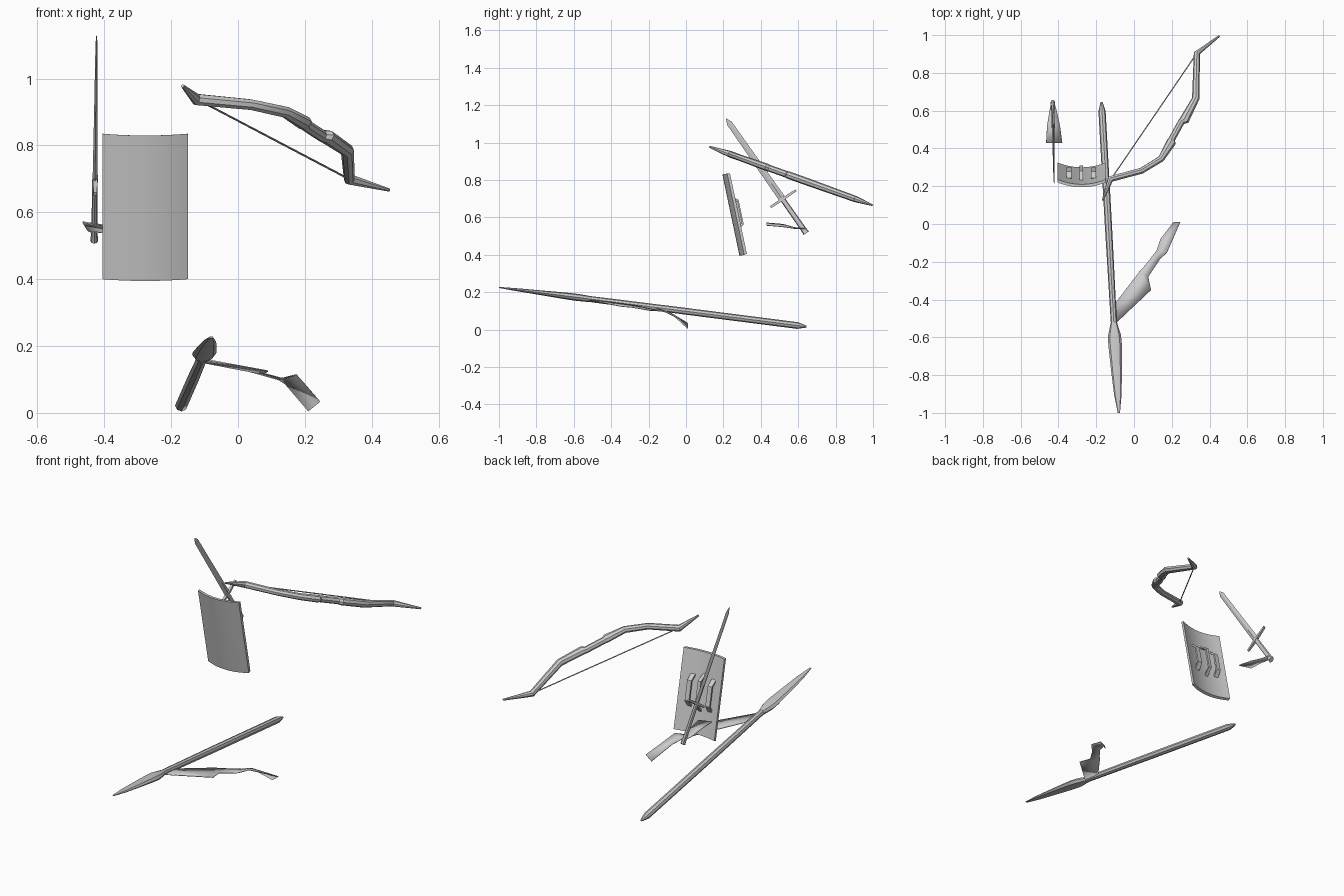
import bpy, bmesh, math
from mathutils import Vector

old = bpy.data.objects.get("Cube")
if old:
    bpy.data.objects.remove(old)

grey = bpy.data.materials.new("plain_grey")
grey.use_nodes = True
COLOUR = (0.6, 0.6, 0.6, 1)
grey.diffuse_color = COLOUR
grey.node_tree.nodes["Principled BSDF"].inputs["Base Color"].default_value = COLOUR


def finish(name, bm, angle=35, thickness=0, offset=0):
    bmesh.ops.recalc_face_normals(bm, faces=bm.faces)
    mesh = bpy.data.meshes.new(name)
    bm.to_mesh(mesh)
    bm.free()
    obj = bpy.data.objects.new(name, mesh)
    bpy.context.collection.objects.link(obj)
    mesh.materials.append(grey)
    if thickness:
        mod = obj.modifiers.new("thickness", 'SOLIDIFY')
        mod.thickness, mod.offset = thickness, offset
    bpy.ops.object.select_all(action='DESELECT')
    obj.select_set(True)
    bpy.context.view_layer.objects.active = obj
    bpy.ops.object.shade_smooth_by_angle(angle=math.radians(angle))
    return obj


def loft(name, points, sizes, up, sides=8, turn=0, angle=35):
    """Sweep an oval section along points; sizes are (half width, half height)."""
    bm = bmesh.new()
    pts = [Vector(p) for p in points]
    up = Vector(up)
    rings = []
    for i, p in enumerate(pts):
        t = (pts[min(i + 1, len(pts) - 1)] - pts[max(i - 1, 0)]).normalized()
        side = t.cross(up).normalized()
        top = side.cross(t)
        w, h = sizes[i]
        ring = []
        for k in range(sides):
            a = math.tau * (k + turn) / sides
            ring.append(bm.verts.new(p + side * w * math.cos(a) + top * h * math.sin(a)))
        rings.append(ring)
    for a, b in zip(rings, rings[1:]):
        for k in range(sides):
            j = (k + 1) % sides
            bm.faces.new((a[k], a[j], b[j], b[k]))
    bm.faces.new(rings[0])
    bm.faces.new(rings[-1])
    return finish(name, bm, angle)


def ribbon(name, left, right):
    """Thin cloth strip between two edges."""
    bm = bmesh.new()
    rows = [(bm.verts.new(a), bm.verts.new(b)) for a, b in zip(left, right)]
    for (a, b), (c, d) in zip(rows, rows[1:]):
        bm.faces.new((a, b, d, c))
    return finish(name, bm, 50, 0.004)


# Spear: shaft with pointed butt, and a flattened leaf blade
tip, butt = Vector((-0.08, -1, 0.226)), Vector((-0.172, 0.645, 0.016))
along = lambda f: tip.lerp(butt, f)
loft("spear_shaft", [along(f) for f in (0.27, 0.6, 0.97, 1)],
     [(0.016, 0.016), (0.019, 0.018), (0.019, 0.018), (0.006, 0.005)], (0, 0, 1))
loft("spear_blade", [along(f) for f in (0, 0.06, 0.14, 0.22, 0.25, 0.29)],
     [(0.006, 0.003), (0.02, 0.008), (0.029, 0.013), (0.036, 0.018), (0.034, 0.019), (0.017, 0.017)],
     (0, 0, 1))

# Banner hanging from the spear
ribbon("spear_banner",
       [(-0.1, -0.42, 0.15), (0.03, -0.25, 0.125), (0.05, -0.23, 0.12),
        (0.12, -0.14, 0.1), (0.14, -0.08, 0.088), (0.21, 0.01, 0.006)],
       [(-0.09, -0.52, 0.158), (0.09, -0.35, 0.125), (0.075, -0.28, 0.118),
        (0.135, -0.19, 0.102), (0.175, -0.15, 0.114), (0.245, 0.01, 0.034)])

# Shield: curved plate leaning back
X_MID, HALF = -0.2775, 0.1275
NORMAL = Vector((0, -0.978, -0.21))


def shield_point(x, z, out=0):
    bulge = 0.026 * (1 - ((x - X_MID) / HALF) ** 2)
    return Vector((x, 0.22 + (0.835 - z) * 0.21, z)) + NORMAL * (bulge + out)


SEGMENTS = 10
xs = [X_MID + HALF * (2 * i / SEGMENTS - 1) for i in range(SEGMENTS + 1)]
bm = bmesh.new()
cols = [[bm.verts.new(shield_point(x, z, o)) for z, o in
         ((0.835, 0), (0.4, 0), (0.403, -0.015), (0.832, -0.015))] for x in xs]
for a, b in zip(cols, cols[1:]):
    for k in range(4):
        j = (k + 1) % 4
        bm.faces.new((a[k], b[k], b[j], a[j]))
bm.faces.new(cols[0])
bm.faces.new(cols[-1])
finish("shield_plate", bm)

# Bracket grips on the back of the shield
for name, x, half, reach, extra in (("right_strap", -0.345, 0.013, 0.04, 0),
                                    ("centre_grip", -0.28, 0.009, 0.052, 0.012),
                                    ("left_strap", -0.215, 0.013, 0.04, 0)):
    path = [(0.705 + extra, 0.012), (0.675 + extra, reach), (0.57 - extra, reach), (0.54 - extra, 0.012)]
    loft(name, [shield_point(x, z, -o) for z, o in path],
         [(half * 1.41, 0.007)] * 4, (0, 1, 0.2), sides=4, turn=0.5)

# Sword: diamond blade, cross guard and grip
point, pommel = Vector((-0.423, 0.215, 1.128)), Vector((-0.43, 0.643, 0.516))
on_sword = lambda f: point.lerp(pommel, f)
loft("sword_blade", [on_sword(f) for f in (0, 0.04, 0.4, 0.7)],
     [(0.002, 0.001), (0.015, 0.003), (0.017, 0.005), (0.019, 0.007)], (1, 0, 0), sides=4, angle=20)
loft("sword_grip", [on_sword(f) for f in (0.69, 0.96, 1)],
     [(0.014, 0.008), (0.015, 0.009), (0.017, 0.012)], (1, 0, 0), sides=8)
loft("sword_guard", [(-0.427, 0.452, 0.655), (-0.427, 0.52, 0.7), (-0.427, 0.588, 0.745)],
     [(0.008, 0.007), (0.011, 0.011), (0.008, 0.007)], (1, 0, 0), sides=4, turn=0.5)

# Cloth fluttering from the pommel
ribbon("sword_cloth",
       [(-0.465, 0.43, 0.571), (-0.46, 0.52, 0.563), (-0.45, 0.58, 0.546), (-0.44, 0.64, 0.541)],
       [(-0.38, 0.43, 0.558), (-0.392, 0.52, 0.55), (-0.405, 0.58, 0.541), (-0.42, 0.64, 0.54)])

# Bow: bent limbs, slimmer grip and string, all in one tilted plane
on_bow = lambda x, y: Vector((x, y, 0.978 - 0.358 * (y - 0.125)))
limbs = [(-0.166, 0.125, 0.005), (-0.125, 0.238, 0.018), (0.04, 0.282, 0.017), (0.143, 0.345, 0.018),
         (0.198, 0.435, 0.026), (0.2, 0.448, 0.018), (0.25, 0.54, 0.018), (0.265, 0.548, 0.026),
         (0.327, 0.665, 0.02), (0.333, 0.905, 0.017), (0.452, 0.995, 0.005)]
loft("bow_limbs", [on_bow(x, y) for x, y, r in limbs],
     [(r, min(r, 0.02)) for x, y, r in limbs], (0, 0.337, 0.94))
loft("bow_string", [on_bow(-0.12, 0.24), on_bow(0.33, 0.9)], [(0.003, 0.003)] * 2, (0, 0, 1), sides=6)
